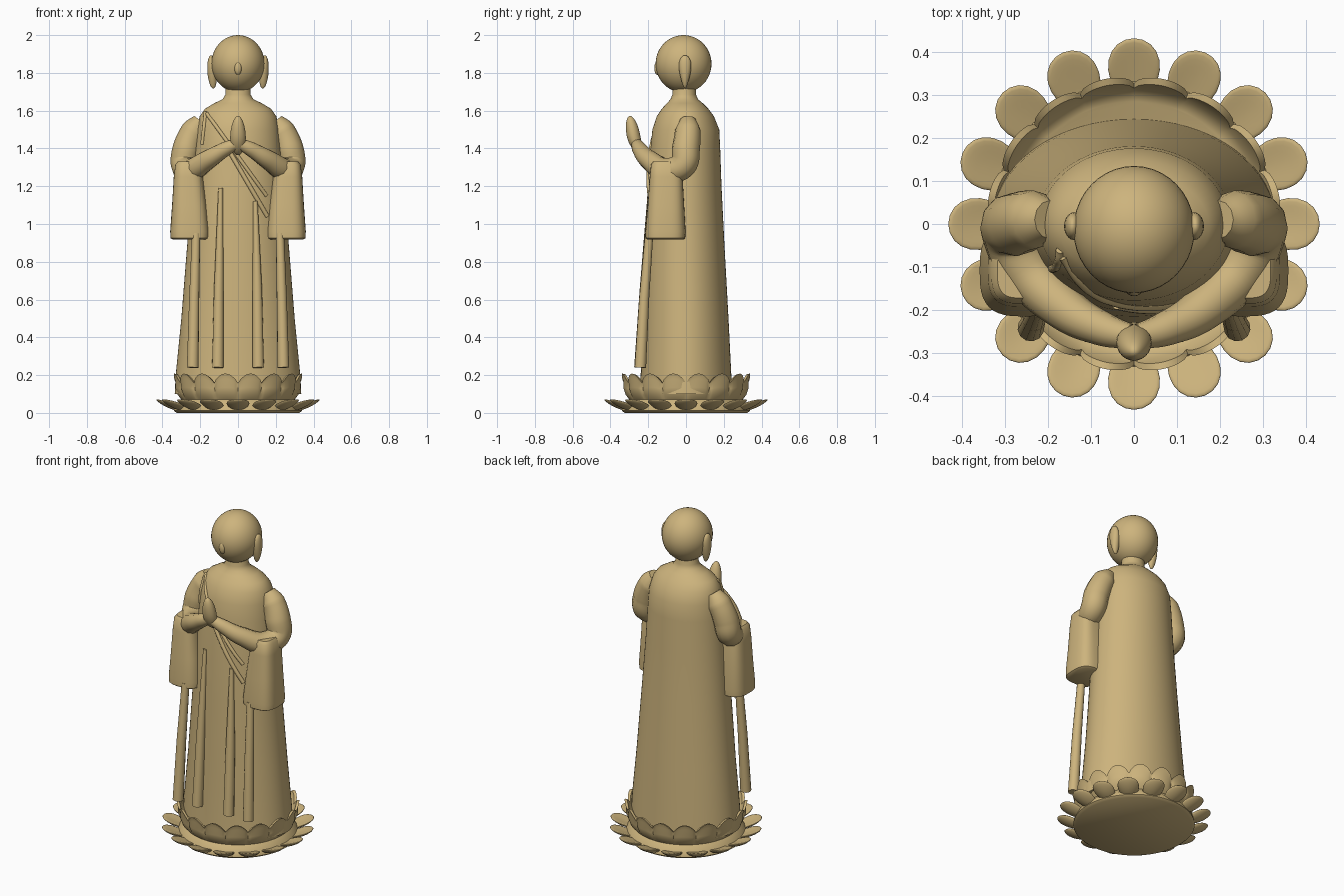
import bpy, bmesh, math
from mathutils import Vector

if "Cube" in bpy.data.objects:
    bpy.data.objects.remove(bpy.data.objects["Cube"])

tan = bpy.data.materials.new("warm sandstone")
tan.diffuse_color = (0.61, 0.455, 0.205, 1)
tan.use_nodes = True
tan.node_tree.nodes["Principled BSDF"].inputs["Base Color"].default_value = tan.diffuse_color


def finish(name, bm, angle=40):
    bmesh.ops.recalc_face_normals(bm, faces=bm.faces[:])
    me = bpy.data.meshes.new(name)
    bm.to_mesh(me)
    bm.free()
    ob = bpy.data.objects.new(name, me)
    bpy.context.collection.objects.link(ob)
    me.materials.clear()
    me.materials.append(tan)
    bpy.ops.object.select_all(action='DESELECT')
    ob.select_set(True)
    bpy.context.view_layer.objects.active = ob
    bpy.ops.object.shade_smooth_by_angle(angle=math.radians(angle))
    return ob


def loft(name, rings, angle=40):
    """Skin a stack of equal-sized point rings and cap both ends."""
    bm = bmesh.new()
    vs = [[bm.verts.new(p) for p in r] for r in rings]
    n = len(vs[0])
    for a, b in zip(vs, vs[1:]):
        for i in range(n):
            j = (i + 1) % n
            bm.faces.new((a[i], a[j], b[j], b[i]))
    bm.faces.new(vs[0])
    bm.faces.new(vs[-1])
    return finish(name, bm, angle)


def oval(cx, cy, z, rx, ry, n=64, power=2.0):
    pts = []
    for i in range(n):
        t = 2 * math.pi * i / n
        c, s = math.cos(t), math.sin(t)
        pts.append((cx + rx * math.copysign(abs(c) ** (2 / power), c),
                    cy + ry * math.copysign(abs(s) ** (2 / power), s), z))
    return pts


def tube(name, pts, smooth=True):
    """Round tube through (x, y, z, radius) points."""
    cu = bpy.data.curves.new(name, 'CURVE')
    cu.dimensions = '3D'
    cu.bevel_depth = 1
    cu.bevel_resolution = 4
    cu.resolution_u = 8
    cu.use_fill_caps = True
    sp = cu.splines.new('BEZIER')
    sp.bezier_points.add(len(pts) - 1)
    for bp, p in zip(sp.bezier_points, pts):
        bp.co = p[:3]
        bp.radius = p[3]
        bp.handle_left_type = bp.handle_right_type = 'AUTO' if smooth else 'VECTOR'
    tmp = bpy.data.objects.new(name + "_path", cu)
    bpy.context.collection.objects.link(tmp)
    bpy.context.view_layer.update()
    me = bpy.data.meshes.new_from_object(
        tmp.evaluated_get(bpy.context.evaluated_depsgraph_get()))
    bpy.data.objects.remove(tmp)
    bm = bmesh.new()
    bm.from_mesh(me)
    bpy.data.meshes.remove(me)
    bmesh.ops.remove_doubles(bm, verts=bm.verts[:], dist=1e-5)
    return finish(name, bm, 50)


def ball(name, deform, u=32, v=20):
    """Unit sphere whose points are moved by a function."""
    bm = bmesh.new()
    bmesh.ops.create_uvsphere(bm, u_segments=u, v_segments=v, radius=1)
    for vert in bm.verts:
        vert.co = Vector(deform(*(max(-1.0, min(1.0, k)) for k in vert.co)))
    return finish(name, bm, 80)


# Robe body: (z, half width, front y, back y)
profile = [(0.10, 0.335, -0.245, 0.245), (0.20, 0.330, -0.240, 0.240),
           (0.50, 0.300, -0.228, 0.225), (0.90, 0.268, -0.215, 0.203),
           (1.20, 0.245, -0.203, 0.188), (1.40, 0.230, -0.188, 0.181),
           (1.50, 0.220, -0.178, 0.176), (1.57, 0.203, -0.155, 0.148),
           (1.61, 0.175, -0.128, 0.118), (1.64, 0.125, -0.100, 0.088),
           (1.66, 0.082, -0.082, 0.064), (1.685, 0.067, -0.072, 0.053),
           (1.75, 0.067, -0.072, 0.053)]
loft("robe_body", [oval(0, (f + b) / 2, z, w, (b - f) / 2)
                   for z, w, f, b in profile], 60)


def robe_front(x, z):
    for a, b in zip(profile, profile[1:]):
        if a[0] <= z <= b[0]:
            k = (z - a[0]) / (b[0] - a[0])
            w, f, r = (p + k * (q - p) for p, q in zip(a[1:], b[1:]))
            return (f + r) / 2 - (r - f) / 2 * math.sqrt(max(0, 1 - (x / w) ** 2))


# Head, nose and ears
ball("head", lambda x, y, z: (0.141 * x * (1 - 0.05 * (z < 0) * z * z),
                              -0.013 + 0.148 * y, 1.848 + 0.152 * z), 40, 24)
ball("nose", lambda x, y, z: (0.02 * x, -0.152 + 0.016 * y, 1.825 + 0.035 * z), 16, 10)
for s, side in ((-1, "left"), (1, "right")):
    ball(side + "_ear", lambda x, y, z: (s * (0.137 + 0.025 * x + 0.006 * z),
                                         -0.005 + (0.030 + 0.014 * z) * y,
                                         1.805 + 0.088 * z), 20, 14)

    # Arm bent forward to the joined hands
    tube(side + "_arm", [(s * 0.195, 0.01, 1.545, 0.045), (s * 0.232, 0.01, 1.495, 0.068),
                         (s * 0.272, 0.0, 1.40, 0.074), (s * 0.284, -0.015, 1.315, 0.072),
                         (s * 0.258, -0.09, 1.285, 0.066), (s * 0.16, -0.197, 1.34, 0.052),
                         (s * 0.07, -0.245, 1.395, 0.040), (s * 0.01, -0.262, 1.425, 0.030)])

    # Hanging sleeve: (z, inner x, outer x, front y, back y)
    sleeve = [(0.918, 0.165, 0.345, -0.205, -0.015), (0.925, 0.153, 0.357, -0.214, -0.004),
              (0.96, 0.150, 0.359, -0.215, -0.002), (1.10, 0.166, 0.349, -0.203, -0.010),
              (1.25, 0.186, 0.340, -0.192, -0.018), (1.315, 0.195, 0.332, -0.185, -0.030),
              (1.332, 0.21, 0.318, -0.172, -0.045)]
    loft(side + "_sleeve", [oval(s * (a + b) / 2, (c + d) / 2, z, (b - a) / 2, (d - c) / 2, 40, 3)
                            for z, a, b, c, d in sleeve], 45)

    # Long ribbons hanging from sleeve and waist
    tube(side + "_outer_ribbon", [(s * 0.240, -0.242, 0.24, 0.031),
                                  (s * 0.232, -0.222, 0.60, 0.027),
                                  (s * 0.222, -0.195, 0.95, 0.022)], False)
    top = 1.19 if s < 0 else 1.12
    tube(side + "_inner_ribbon", [(s * 0.107, -0.244, 0.24, 0.031),
                                  (s * 0.102, -0.220, 0.65, 0.026),
                                  (s * 0.092, robe_front(0.092, top), top, 0.012)], False)

# Joined palms
ball("joined_hands", lambda x, y, z: (0.041 * x * (1 - 0.12 * z),
                                      -0.278 - 0.018 * z + 0.022 * z * z * (z < 0) + 0.036 * y,
                                      1.468 + 0.104 * z), 24, 18)


# Sash folds across the chest
def sash(name, a, b, r):
    pts = []
    for i in range(9):
        x, z = (p + (q - p) * i / 8 for p, q in zip(a, b))
        pts.append((x, robe_front(x, z), z, r))
    tube(name, pts)


sash("sash_upper_fold", (-0.165, 1.585), (0.15, 1.15), 0.010)
sash("sash_lower_fold", (-0.04, 1.375), (0.155, 1.04), 0.012)
sash("robe_lapel", (-0.172, 1.59), (-0.19, 1.42), 0.010)

# Lotus cup with scalloped rim: (radius, z, petal bulge, rim lift)
cup = [(0.325, 0.0, 0, 0), (0.340, 0.012, 0, 0), (0.335, 0.035, 0, 0), (0.300, 0.07, 0.0, 0),
       (0.312, 0.095, 0.010, 0), (0.322, 0.125, 0.014, 0.01), (0.322, 0.150, 0.014, 0.03),
       (0.328, 0.158, 0.016, 0.05), (0.316, 0.156, 0.012, 0.048),
       (0.306, 0.14, 0.006, 0.01), (0.285, 0.125, 0, 0)]
rings = []
for r, z, bulge, lift in cup:
    ring = []
    for i in range(192):
        t = 2 * math.pi * i / 192
        m = abs(math.sin(8 * t))
        rr = r + bulge * math.sqrt(m)
        ring.append((rr * math.cos(t), rr * math.sin(t), z + lift * m ** 0.8))
    rings.append(ring)
loft("lotus_cup", rings, 50)

# Sixteen open petals round the foot
for i in range(16):
    t = i * math.pi / 8
    c, s = math.cos(t), math.sin(t)

    def petal(x, y, z):
        r = 0.358 + 0.074 * x
        w = 0.060 * y * (1 + 0.12 * x)
        h = 0.018 + 0.052 * ((x + 1) / 2) ** 1.6 + 0.014 * y * y + 0.013 * z
        return (r * c - w * s, r * s + w * c, max(0.0, h))
    ball("lotus_petal_%02d" % (i + 1), petal, 20, 12)
